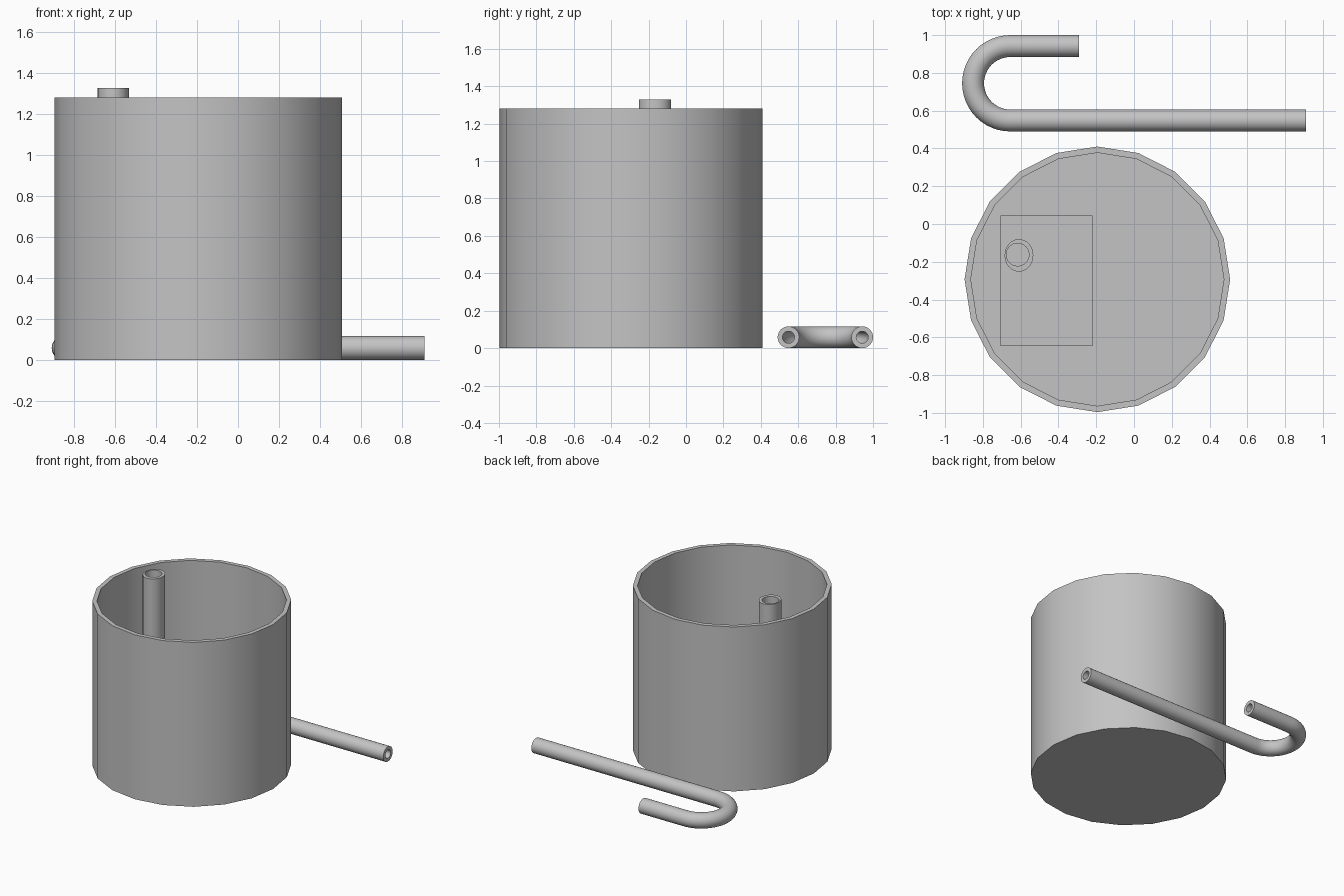
import bpy
import bmesh
from math import sin, cos, pi, radians
from mathutils import Vector

if "Cube" in bpy.data.objects:
    bpy.data.objects.remove(bpy.data.objects["Cube"], do_unlink=True)

# One plain grey for every part
grey = bpy.data.materials.new("plain grey")
grey.use_nodes = True
grey.diffuse_color = (0.55, 0.55, 0.55, 1)
grey.node_tree.nodes["Principled BSDF"].inputs["Base Color"].default_value = grey.diffuse_color

UP = Vector((0, 0, 1))
X, Y = Vector((1, 0, 0)), Vector((0, 1, 0))


def ring(centre, u, v, ru, rv, sides):
    """Points of an ellipse spanned by the directions u and v."""
    angles = [2 * pi * i / sides for i in range(sides)]
    return [Vector(centre) + u * ru * cos(a) + v * rv * sin(a) for a in angles]


def loft(name, rings, cap_ends=False, closed=False):
    """Skin a row of equal rings; cap both ends or join last to first."""
    bm = bmesh.new()
    loops = [[bm.verts.new(p) for p in r] for r in rings]
    pairs = list(zip(loops, loops[1:]))
    if closed:
        pairs.append((loops[-1], loops[0]))
    for a, b in pairs:
        for i in range(len(a)):
            j = (i + 1) % len(a)
            bm.faces.new((a[i], a[j], b[j], b[i]))
    if cap_ends:
        bm.faces.new(loops[0])
        bm.faces.new(loops[-1])
    return finish(name, bm)


def finish(name, bm):
    bmesh.ops.recalc_face_normals(bm, faces=bm.faces)
    mesh = bpy.data.meshes.new(name)
    bm.to_mesh(mesh)
    bm.free()
    mesh.materials.append(grey)
    obj = bpy.data.objects.new(name, mesh)
    bpy.context.collection.objects.link(obj)
    bpy.ops.object.select_all(action="DESELECT")
    obj.select_set(True)
    bpy.context.view_layer.objects.active = obj
    bpy.ops.object.shade_smooth_by_angle(angle=radians(30))
    return obj


# Open tank: outside wall, rim, inside wall and floor
CX, CY = -0.194, -0.293
tank = [(0.0, 0.703), (1.282, 0.703), (1.282, 0.67), (0.03, 0.67)]
loft("tank", [ring((CX, CY, z), X, Y, r, r, 20) for z, r in tank], cap_ends=True)

# Pump block on the tank floor
bm = bmesh.new()
bmesh.ops.create_cube(bm, size=1)
bmesh.ops.scale(bm, vec=(0.485, 0.69, 0.37), verts=bm.verts)
bmesh.ops.translate(bm, vec=(-0.463, -0.3, 0.215), verts=bm.verts)
finish("pump_block", bm)

# Upright hollow outlet tube on the block
LOW, TOP = 0.4, 1.328
outer = [ring((-0.609, -0.166, z), X, Y, 0.076, 0.086, 32) for z in (LOW, TOP)]
inner = [ring((-0.616, -0.162, z), X, Y, 0.06, 0.06, 32) for z in (TOP, LOW)]
loft("outlet_tube", outer + inner, closed=True)

# Hooked hose lying behind the tank: long leg, half-circle bend, short leg
R, BEND, BX, BY, Z = 0.058, 0.197, -0.655, 0.745, 0.058
path = [((0.91, BY - BEND, Z), -Y)]
for i in range(25):
    a = pi * i / 24
    out = Vector((-sin(a), -cos(a), 0))
    path.append((Vector((BX, BY, Z)) + out * BEND, out))
path.append(((-0.29, BY + BEND, Z), Y))
outer = [ring(c, out, UP, R, R, 32) for c, out in path]
inner = [ring(c, out, UP, 0.032, 0.032, 32) for c, out in reversed(path)]
loft("hooked_hose", outer + inner, closed=True)
